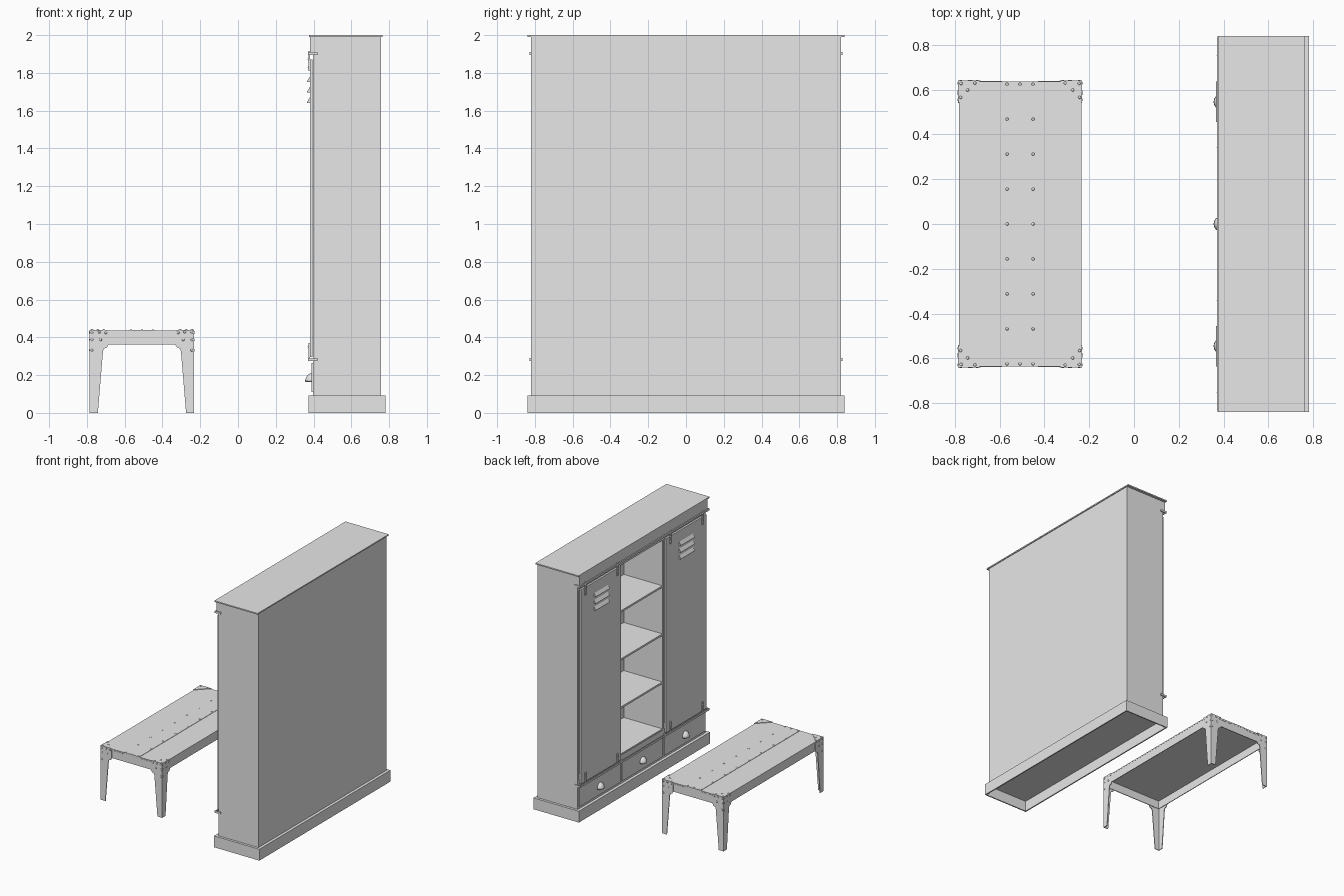
import bpy, bmesh
from mathutils import Matrix, Vector

cube = bpy.data.objects.get("Cube")
if cube:
    bpy.data.objects.remove(cube, do_unlink=True)

grey = bpy.data.materials.new("grey_metal")
grey.use_nodes = True
grey.diffuse_color = (0.8, 0.8, 0.8, 1)
grey.node_tree.nodes["Principled BSDF"].inputs["Base Color"].default_value = (0.8, 0.8, 0.8, 1)


def finish(name, bm, smooth=False):
    bmesh.ops.recalc_face_normals(bm, faces=bm.faces)
    mesh = bpy.data.meshes.new(name)
    for f in bm.faces:
        f.smooth = smooth
    bm.to_mesh(mesh)
    bm.free()
    mesh.materials.append(grey)
    obj = bpy.data.objects.new(name, mesh)
    bpy.context.collection.objects.link(obj)
    return obj


def add_box(bm, xs, ys, zs):
    lo, hi = Vector((xs[0], ys[0], zs[0])), Vector((xs[1], ys[1], zs[1]))
    size = hi - lo
    m = Matrix.Translation((lo + hi) / 2) @ Matrix.Diagonal((*size, 1))
    bmesh.ops.create_cube(bm, size=1, matrix=m)


def boxes(name, *parts):
    bm = bmesh.new()
    for p in parts:
        add_box(bm, *p)
    return finish(name, bm)


def add_prism(bm, points, offset):
    face = bm.faces.new([bm.verts.new(p) for p in points])
    ext = bmesh.ops.extrude_face_region(bm, geom=[face], use_keep_orig=True)
    verts = [g for g in ext["geom"] if isinstance(g, bmesh.types.BMVert)]
    bmesh.ops.translate(bm, verts=verts, vec=offset)


def add_dome(bm, centre, size, segments=8):
    m = Matrix.Translation(centre) @ Matrix.Diagonal((*size, 1))
    return bmesh.ops.create_uvsphere(bm, u_segments=segments, v_segments=segments // 2 + 2,
                                     radius=1, matrix=m)["verts"]


def both(y0, y1):
    return [(y0, y1), (-y1, -y0)]


# ---- Cabinet shell ----
FRONT, BACK, W = 0.397, 0.757, 0.82
boxes("plinth",
      ((0.373, 0.383), (-0.84, 0.84), (0, 0.09)),
      ((0.77, 0.78), (-0.84, 0.84), (0, 0.09)),
      *[((0.383, 0.77), y, (0, 0.09)) for y in both(0.83, 0.84)],
      ((0.373, 0.78), (-0.84, 0.84), (0.085, 0.092)))
boxes("cabinet_sides", *[((FRONT, BACK), y, (0.09, 1.99)) for y in both(W - 0.015, W)])
boxes("cabinet_back", ((BACK - 0.012, BACK), (-W, W), (0.09, 1.99)))
boxes("cabinet_top", ((0.376, 0.764), (-0.84, 0.84), (1.99, 2.0)))
boxes("header", ((0.381, FRONT + 0.01), (-W, W), (1.9, 1.99)),
      ((FRONT, FRONT + 0.015), (-W, W), (1.86, 1.9)))
boxes("partitions", *[((FRONT, BACK), y, (0.09, 1.9)) for y in both(0.268, 0.283)])
boxes("shelves", *[((FRONT + 0.003, BACK), (-0.27, 0.27), (z - 0.015, z))
                   for z in (0.33, 0.71, 1.10, 1.49, 1.875)])
boxes("lower_panel", ((FRONT, FRONT + 0.01), (-W, W), (0.09, 0.32)))

# ---- Drawers with cup pulls ----
for i, y in enumerate((-0.545, 0, 0.545)):
    half = 0.262
    boxes(f"drawer_front_{i + 1}", ((0.39, FRONT), (y - half, y + half), (0.11, 0.265)))
    bm = bmesh.new()
    verts = add_dome(bm, (0.392, y, 0.165), (0.037, 0.036, 0.045), 16)
    cut = [v for v in verts if v.co.z < 0.164 or v.co.x > 0.393]
    bmesh.ops.delete(bm, geom=cut, context="VERTS")
    pull = finish(f"cup_pull_{i + 1}", bm, True)
    mod = pull.modifiers.new("thickness", "SOLIDIFY")
    mod.thickness = 0.002

# ---- Sliding doors with louvres and hangers ----
for side, s in (("left", 1), ("right", -1)):
    def span(a, b):
        return tuple(sorted((s * a, s * b)))
    boxes(f"door_{side}", ((0.38, 0.395), span(0.287, 0.803), (0.295, 1.87)))
    bm = bmesh.new()
    for z in (1.765, 1.71, 1.655):
        y0, y1 = span(0.455, 0.635)
        profile = [(0.381, y0, z + 0.016), (0.366, y0, z - 0.008),
                   (0.366, y0, z - 0.014), (0.381, y0, z - 0.014)]
        add_prism(bm, profile, (0, y1 - y0, 0))
    finish(f"louvres_{side}", bm)
    bm = bmesh.new()
    for y in (0.34, 0.75):
        add_box(bm, (0.373, 0.381), span(y - 0.009, y + 0.009), (1.81, 1.915))
        add_box(bm, (0.373, 0.381), span(y - 0.009, y + 0.009), (0.285, 0.37))
        for z in (1.83, 1.87, 0.35):
            add_dome(bm, (0.373, s * y, z), (0.004, 0.006, 0.006))
    finish(f"door_hangers_{side}", bm)

# ---- Door tracks wrapping round the cabinet corners ----
for name, z in (("upper_track", 1.903), ("lower_track", 0.283)):
    boxes(name, ((0.371, 0.378), (-0.828, 0.828), (z - 0.008, z + 0.008)),
          *[((0.371, 0.422), y, (z - 0.008, z + 0.008)) for y in both(W, 0.828)],
          *[((0.376, FRONT), y, (z - 0.006, z + 0.006)) for y in both(0.277, 0.287)])

# ---- Bench ----
CX, HX, HY, TOP = -0.5085, 0.2765, 0.64, 0.44
T = 0.006
boxes("bench_top",
      ((CX - HX + 0.003, CX + HX - 0.003), (-HY + 0.003, HY - 0.003), (0.428, 0.436)),
      ((CX - 0.07, CX + 0.07), (-HY + 0.004, HY - 0.004), (0.43, 0.4385)))
boxes("bench_apron",
      *[((CX - HX + 0.004, CX + HX - 0.004), y, (0.362, 0.43)) for y in both(HY - 0.01, HY - 0.004)],
      *[((CX + s * (HX - 0.007) - 0.003, CX + s * (HX - 0.007) + 0.003),
         (-HY + 0.004, HY - 0.004), (0.362, 0.43)) for s in (-1, 1)])
boxes("apron_slots", *[((CX + s * 0.13 - 0.05, CX + s * 0.13 + 0.05), y, (0.421, 0.427))
                       for s in (-1, 1) for y in both(HY - 0.005, HY - 0.002)])

# Folded sheet legs: profile measured inward from the corner
leg_profile = [(0, 0), (0.043, 0), (0.07, 0.325), (0.075, 0.34), (0.09, 0.345),
               (0.1, 0.362), (0.1, 0.425), (0.085, TOP), (0, TOP)]
rivet_spots = [(0.012, 0.426), (0.05, 0.428), (0.085, 0.425), (0.012, 0.388),
               (0.058, 0.388), (0.012, 0.332)]
rivets = bmesh.new()
n = 0
for sx in (-1, 1):
    for sy in (-1, 1):
        n += 1
        ox, oy = CX + sx * HX, sy * HY
        bm = bmesh.new()
        add_prism(bm, [(ox - sx * u, oy, z) for u, z in leg_profile], (0, -sy * T, 0))
        add_prism(bm, [(ox, oy - sy * u, z) for u, z in leg_profile], (-sx * T, 0, 0))
        finish(f"bench_leg_{n}", bm)
        # Triangular corner plate on the seat
        bm = bmesh.new()
        tri = [(0, 0), (0.098, 0), (0.08, 0.018), (0.018, 0.08), (0, 0.098)]
        add_prism(bm, [(ox - sx * u, oy - sy * v, TOP) for u, v in tri], (0, 0, -0.005))
        finish(f"corner_plate_{n}", bm)
        for u, v in ((0.013, 0.013), (0.075, 0.011), (0.011, 0.075), (0.042, 0.042)):
            add_dome(rivets, (ox - sx * u, oy - sy * v, TOP), (0.007, 0.007, 0.003))
        for u, z in rivet_spots:
            add_dome(rivets, (ox - sx * u, oy, z), (0.007, 0.003, 0.007))
            add_dome(rivets, (ox, oy - sy * u, z), (0.003, 0.007, 0.007))

# Rows of seat rivets
for i in range(9):
    for s in (-1, 1):
        add_dome(rivets, (CX + s * 0.058, (i - 4) * 0.156, 0.4385), (0.007, 0.007, 0.003))
for s in (-1, 1):
    add_dome(rivets, (CX, s * 0.624, 0.4385), (0.007, 0.007, 0.003))
finish("bench_rivets", rivets, True)
